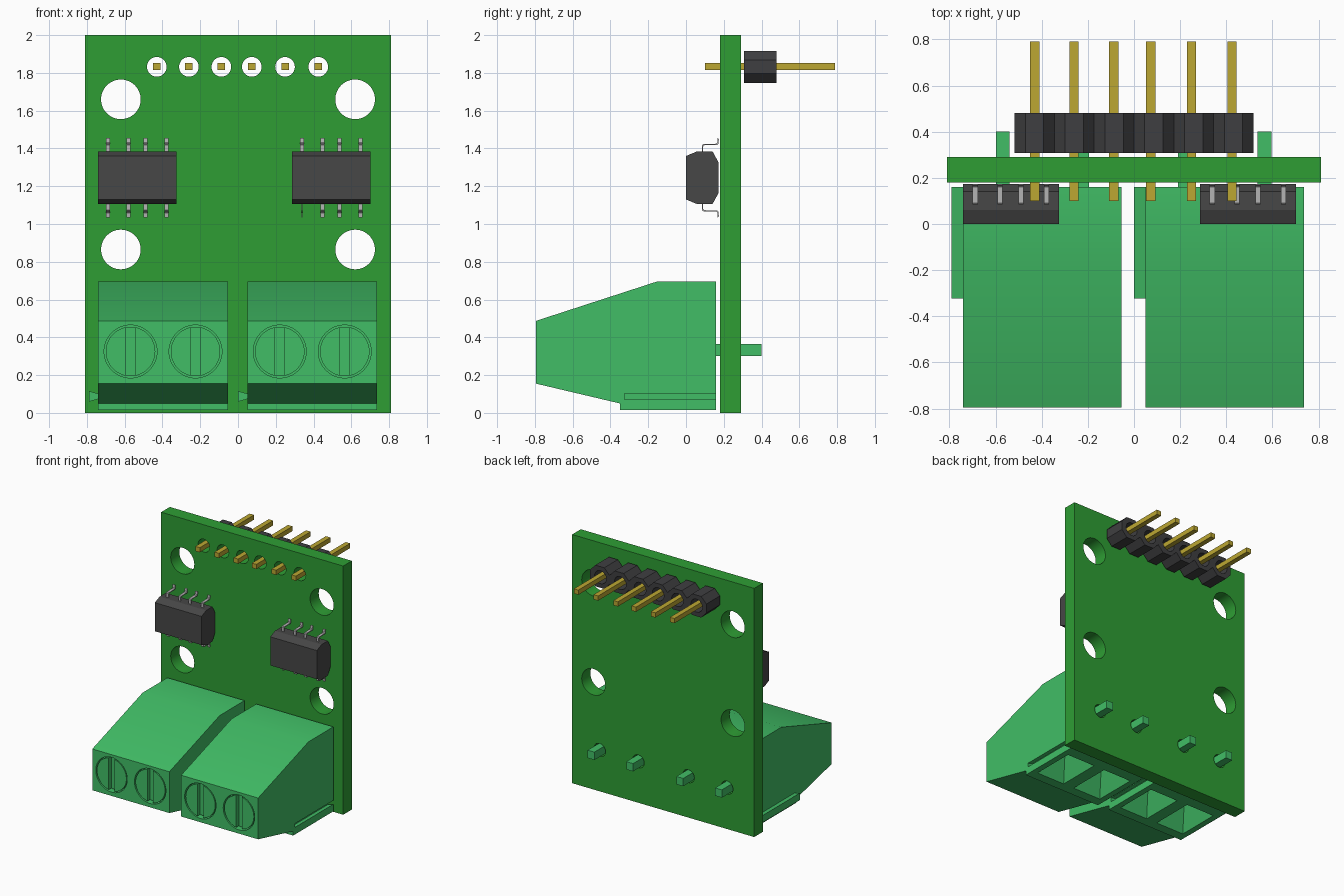
import bpy, bmesh, math
from mathutils import Matrix, Vector

if "Cube" in bpy.data.objects:
    bpy.data.objects.remove(bpy.data.objects["Cube"], do_unlink=True)


def material(name, rgb):
    lin = [((c / 255 + 0.055) / 1.055) ** 2.4 for c in rgb] + [1.0]
    m = bpy.data.materials.new(name)
    m.use_nodes = True
    m.diffuse_color = lin
    m.node_tree.nodes["Principled BSDF"].inputs["Base Color"].default_value = lin
    return m


BOARD = material("board green", (46, 158, 52))
BLOCK = material("terminal green", (65, 190, 102))
CHIP = material("chip grey", (71, 71, 71))
HEADER = material("header black", (63, 63, 65))
GOLD = material("pin gold", (188, 167, 50))
LEAD = material("lead silver", (182, 182, 182))


def finish(name, bm, mat):
    bmesh.ops.recalc_face_normals(bm, faces=bm.faces)
    me = bpy.data.meshes.new(name)
    bm.to_mesh(me)
    bm.free()
    ob = bpy.data.objects.new(name, me)
    bpy.context.collection.objects.link(ob)
    if mat:
        me.materials.append(mat)
    return ob


def add_prism(bm, pts, axis, lo, hi):
    """Extrude a profile: (y, z) points along x, or (x, z) points along y."""
    place = (lambda a, b, t: (t, a, b)) if axis == "x" else (lambda a, b, t: (a, t, b))
    face = bm.faces.new([bm.verts.new(place(a, b, lo)) for a, b in pts])
    new = bmesh.ops.extrude_face_region(bm, geom=[face])["geom"]
    verts = [v for v in new if isinstance(v, bmesh.types.BMVert)]
    bmesh.ops.translate(bm, verts=verts, vec=place(0, 0, hi - lo))


def prism(name, pts, axis, lo, hi, mat):
    bm = bmesh.new()
    add_prism(bm, pts, axis, lo, hi)
    return finish(name, bm, mat)


def add_box(bm, x0, x1, y0, y1, z0, z1):
    add_prism(bm, [(x0, z0), (x1, z0), (x1, z1), (x0, z1)], "y", y0, y1)


def add_cyl(bm, x, z, r, y0, y1, n=32):
    m = Matrix.Translation((x, (y0 + y1) / 2, z)) @ Matrix.Rotation(math.pi / 2, 4, "X")
    bmesh.ops.create_cone(bm, cap_ends=True, segments=n, radius1=r, radius2=r,
                          depth=y1 - y0, matrix=m)


def cut(ob, bm):
    """Subtract the bmesh from the object and remove the cutter."""
    cutter = finish("cutter", bm, None)
    cutter.hide_render = True
    mod = ob.modifiers.new("cut", "BOOLEAN")
    mod.operation, mod.solver, mod.object = "DIFFERENCE", "EXACT", cutter
    select(ob)
    bpy.ops.object.modifier_apply(modifier=mod.name)
    bpy.data.objects.remove(cutter, do_unlink=True)


def select(ob):
    bpy.ops.object.select_all(action="DESELECT")
    ob.select_set(True)
    bpy.context.view_layer.objects.active = ob


def smooth(ob):
    select(ob)
    bpy.ops.object.shade_smooth_by_angle(angle=math.radians(30))


PIN_X = [-0.43, -0.26, -0.088, 0.073, 0.249, 0.425]
PIN_Z = 1.832
BLOCK_X = [-0.74, 0.05]
BLOCK_W = 0.686
POLE = [0.171, 0.515]
POLE_Z = 0.325

# Circuit board with mounting, header and terminal holes
bm = bmesh.new()
add_box(bm, -0.81, 0.81, 0.18, 0.29, 0, 2)
board = finish("circuit_board", bm, BOARD)
bm = bmesh.new()
for x in (-0.62, 0.62):
    for z in (0.865, 1.66):
        add_cyl(bm, x, z, 0.105, 0.1, 0.4, 48)
for x in PIN_X:
    add_cyl(bm, x, PIN_Z, 0.052, 0.1, 0.4)
for x0 in BLOCK_X:
    for p in POLE:
        add_cyl(bm, x0 + p, 0.333, 0.052, 0.1, 0.4)
cut(board, bm)
smooth(board)

# Pin header: a row of chamfered octagonal cells with through holes
cell, half, flat, side = 0.1725, 0.085, 0.04, 0.036
top = [(-3 * cell, side)]
for i in range(6):
    c = (i - 2.5) * cell
    top += [(c - flat, half), (c + flat, half), (c + cell / 2, side)]
outline = top + [(x, -z) for x, z in reversed(top)]
header = prism("pin_header", [(x, z + PIN_Z) for x, z in outline], "y", 0.308, 0.48, HEADER)
bm = bmesh.new()
for x in PIN_X:
    add_cyl(bm, x, PIN_Z, 0.052, 0.2, 0.6)
cut(header, bm)
smooth(header)

# Square gold pins
for i, x in enumerate(PIN_X):
    bm = bmesh.new()
    add_box(bm, x - 0.02, x + 0.02, 0.1, 0.79, PIN_Z - 0.018, PIN_Z + 0.02)
    finish(f"header_pin_{i + 1}", bm, GOLD)

# Chips with bent leads along the upper and lower edges
CHIP_Z = 1.245
body = [(0, -0.115), (0, 0.115), (0.06, 0.14), (0.14, 0.14),
        (0.173, 0.08), (0.173, -0.08), (0.14, -0.14), (0.06, -0.14)]
path = [(0.085, 0.13), (0.085, 0.172), (0.092, 0.178), (0.16, 0.18), (0.166, 0.186), (0.168, 0.211)]
ribbon = path + [(y + 0.006, z - 0.006) for y, z in reversed(path)]
for tag, x0 in (("right", -0.74), ("left", 0.287)):
    prism(f"chip_{tag}", [(y, z + CHIP_Z) for y, z in body], "x", x0, x0 + 0.415, CHIP)
    bm = bmesh.new()
    for off in (0.052, 0.16, 0.25, 0.361):
        for s in (1, -1):
            # one lower lead is twisted edge-on
            w = 0.003 if (tag == "left" and off < 0.1 and s < 0) else 0.011
            add_prism(bm, [(y, s * z + CHIP_Z) for y, z in ribbon], "x",
                      x0 + off - w, x0 + off + w)
    finish(f"chip_leads_{tag}", bm, LEAD)

# Screw terminal blocks
shell = [(0.16, 0.015), (0.16, 0.695), (-0.155, 0.695), (-0.795, 0.487),
         (-0.795, 0.155), (-0.35, 0.05), (-0.35, 0.015)]
for tag, x0 in zip(("right", "left"), BLOCK_X):
    x1 = x0 + BLOCK_W
    block = prism(f"terminal_block_{tag}", shell, "x", x0, x1, BLOCK)
    bm = bmesh.new()
    # dovetail groove on one side
    add_prism(bm, [(x1 + 0.01, 0.072), (x1 + 0.01, 0.103), (x1, 0.103), (x1 - 0.045, 0.116),
                   (x1 - 0.045, 0.059), (x1, 0.072)], "y", -0.325, 0.2)
    for p in POLE:
        add_cyl(bm, x0 + p, POLE_Z, 0.14, -0.85, -0.745, 48)
        # tapering wire entry in the underside
        m = (Matrix.Translation((x0 + p, -0.1, 0.14)) @ Matrix.Diagonal((0.9, 1.25, 1, 1))
             @ Matrix.Rotation(math.pi / 4, 4, "Z"))
        bmesh.ops.create_cone(bm, cap_ends=True, segments=4, radius1=0.205, radius2=0.02,
                              depth=0.28, matrix=m)
    cut(block, bm)
    smooth(block)

    # matching dovetail rib on the other side
    prism(f"dovetail_rib_{tag}", [(x0 + 0.005, 0.075), (x0 + 0.005, 0.1), (x0 - 0.05, 0.116),
                                  (x0 - 0.05, 0.059)], "y", -0.322, 0.16, BLOCK)

    for i, p in enumerate(POLE):
        x = x0 + p
        # slotted screw
        bm = bmesh.new()
        add_cyl(bm, x, POLE_Z, 0.131, -0.793, -0.74, 48)
        screw = finish(f"screw_{tag}_{i + 1}", bm, BLOCK)
        bm = bmesh.new()
        add_box(bm, x - 0.026, x + 0.026, -0.85, -0.76, 0.1, 0.6)
        cut(screw, bm)
        smooth(screw)
        # solder leg through the board
        bm = bmesh.new()
        add_box(bm, x - 0.03, x + 0.03, 0.15, 0.4, 0.302, 0.365)
        finish(f"terminal_leg_{tag}_{i + 1}", bm, BLOCK)
